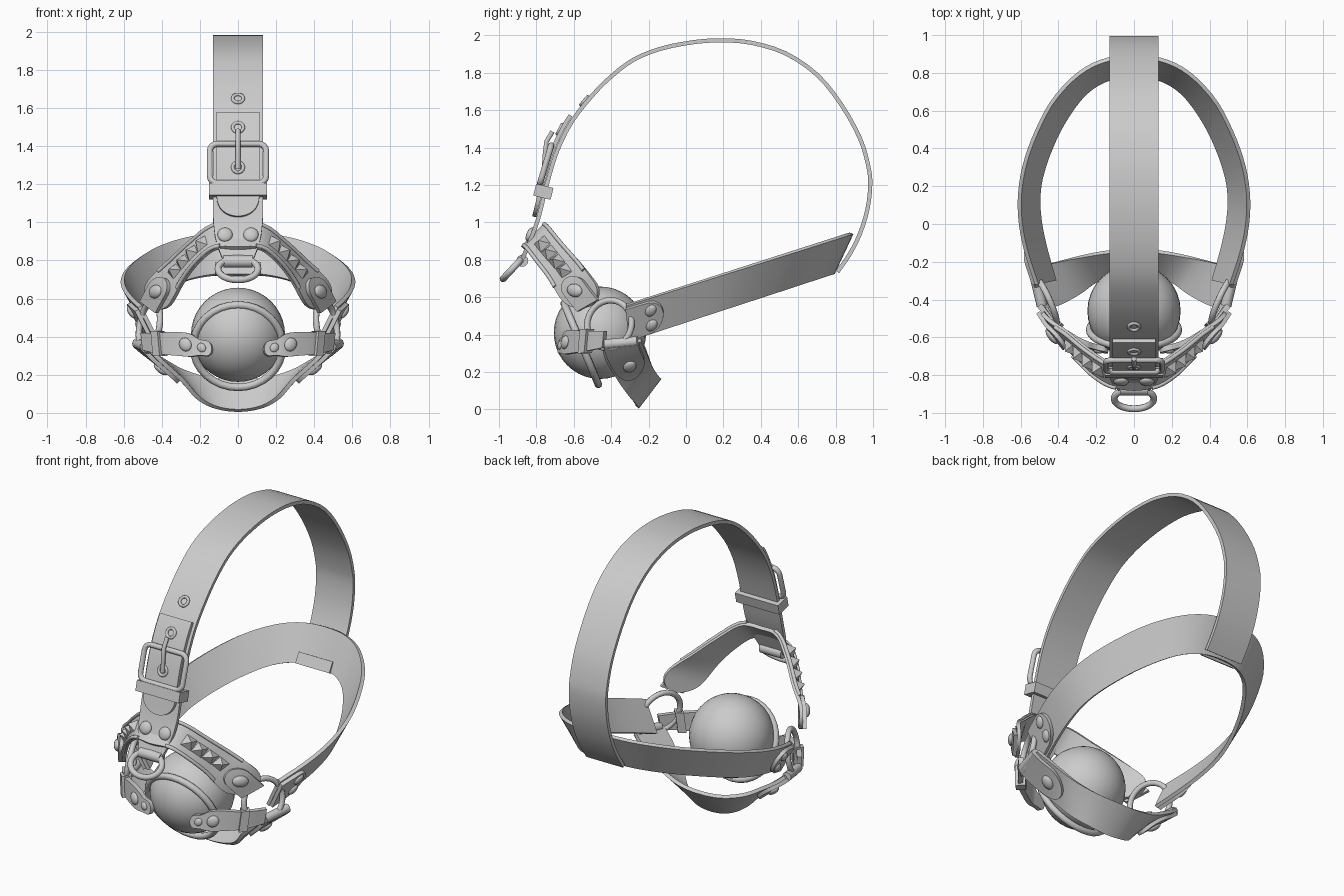
import bpy, bmesh, math
from mathutils import Vector as V, Matrix, Euler

if "Cube" in bpy.data.objects:
    bpy.data.objects.remove(bpy.data.objects["Cube"])

REF = V((0, 0, 0.9))


def finish(ob, mirror=False, thick=0):
    bpy.context.collection.objects.link(ob)
    if mirror:
        m = ob.modifiers.new("mirror", 'MIRROR')
        m.merge_threshold = 0.002
    if thick:
        s = ob.modifiers.new("thickness", 'SOLIDIFY')
        s.thickness, s.offset = thick, 0
    bpy.ops.object.select_all(action='DESELECT')
    ob.select_set(True)
    bpy.context.view_layer.objects.active = ob
    bpy.ops.object.convert(target='MESH')
    bpy.ops.object.shade_smooth_by_angle(angle=math.radians(40))
    return ob


def spline(pts, t, sym):
    n = len(pts) - 1
    f = min(max(t, 0), 1) * n
    i = min(int(f), n - 1)
    u = f - i
    flip = V((-1, 1, 1))
    p1, p2 = pts[i], pts[i + 1]
    p0 = pts[i - 1] if i else (p2 * flip if sym else 2 * p1 - p2)
    p3 = pts[i + 2] if i + 2 <= n else 2 * p2 - p1
    return 0.5 * (2 * p1 + (p2 - p0) * u + (2 * p0 - 5 * p1 + 4 * p2 - p3) * u * u
                  + (3 * p1 - p0 - 3 * p2 + p3) * u ** 3)


def make_frame(A, B, sym=False):
    # returns a function t -> matrix (width, along, outward, position) and half width
    A, B = [V(p) for p in A], [V(p) for p in B]
    def fr(t):
        a, b = spline(A, t, sym), spline(B, t, sym)
        e = 0.004
        tan = sum((spline(c, t + e, sym) - spline(c, t - e, sym) for c in (A, B)), V()).normalized()
        w = (b - a).normalized()
        p = (a + b) / 2
        n = w.cross(tan).normalized()
        if n.dot(p - REF) < 0:
            n = -n
        m = Matrix((w, tan, n)).transposed().to_4x4()
        m.translation = p
        return m, (b - a).length / 2
    return fr


def lay(name, fr, t0=0, t1=1, width=None, off=0, thick=0.022, mirror=False, round_end=False, n=32):
    # strap following a frame, optionally with a rounded tip at t1
    L = sum((fr(t0 + (t1 - t0) * (k + 1) / 20)[0].translation
             - fr(t0 + (t1 - t0) * k / 20)[0].translation).length for k in range(20))
    r = (width / 2 if width else fr(t1)[1])
    q = min(r / L, 0.95) if round_end else 0
    st = [(k / n * (1 - q), 1) for k in range(n + 1)]
    if round_end:
        st += [(1 - q + q * math.sin(a), max(math.cos(a), 0.03))
               for a in (math.pi / 2 * k / 8 for k in range(1, 9))]
    bm = bmesh.new()
    prev = None
    for s, k in st:
        m, h = fr(t0 + (t1 - t0) * s)
        h = (width / 2 if width else h) * k
        row = [bm.verts.new(m @ V((h * x, 0, off))) for x in (-1, 0, 1)]
        if prev:
            for i in (0, 1):
                bm.faces.new((prev[i], prev[i + 1], row[i + 1], row[i]))
        prev = row
    me = bpy.data.meshes.new(name)
    bm.to_mesh(me)
    return finish(bpy.data.objects.new(name, me), mirror, thick)


def solid(name, kind, m, mirror=False, **kw):
    bm = bmesh.new()
    getattr(bmesh.ops, "create_" + kind)(bm, matrix=m, **kw)
    me = bpy.data.meshes.new(name)
    bm.to_mesh(me)
    return finish(bpy.data.objects.new(name, me), mirror)


def tube(name, pts, r, m=Matrix(), cyclic=True, mirror=False):
    cu = bpy.data.curves.new(name, 'CURVE')
    cu.dimensions = '3D'
    cu.bevel_depth, cu.bevel_resolution, cu.use_fill_caps = r, 3, True
    sp = cu.splines.new('POLY')
    sp.points.add(len(pts) - 1)
    for p, c in zip(sp.points, pts):
        p.co = (*(m @ V(c)), 1)
    sp.use_cyclic_u = cyclic
    ob = finish(bpy.data.objects.new(name, cu))
    return ob if not mirror else remirror(ob)


def remirror(ob):
    ob.modifiers.new("mirror", 'MIRROR')
    return ob


def ellipse(a, b, n=32):
    return [(a * math.cos(2 * math.pi * k / n), b * math.sin(2 * math.pi * k / n), 0) for k in range(n)]


def rivet(name, fr, t, x=0, r=0.04, off=0.012, mirror=True):
    m = fr(t)[0] @ Matrix.Translation((x, 0, off)) @ Matrix.Diagonal((1, 1, 0.5, 1))
    solid(name, "uvsphere", m, mirror, u_segments=16, v_segments=10, radius=r)


# ball and the ring in front of it
solid("ball", "uvsphere", Matrix.Translation((0, -0.46, 0.41)), u_segments=32, v_segments=20, radius=0.247)
tube("ball_ring", ellipse(0.235, 0.235), 0.02,
     Matrix.Translation((0, -0.56, 0.35)) @ Matrix.Rotation(math.radians(90 + 23), 4, 'X'))

# strap over the head
yz = [(-.88, .79), (-.835, .9), (-.79, 1.02), (-.745, 1.2), (-.69, 1.38), (-.61, 1.54), (-.5, 1.68),
      (-.4, 1.78), (-.28, 1.87), (-.13, 1.93), (.05, 1.965), (.2, 1.973), (.35, 1.96), (.53, 1.905),
      (.7, 1.79), (.83, 1.63), (.93, 1.45), (.975, 1.3), (.985, 1.2), (.97, 1.07), (.93, .94),
      (.875, .83), (.81, .735)]
ws = [.075, .115] + [.13] * 21
head = make_frame([(-w, y, z) for w, (y, z) in zip(ws, yz)], [(w, y, z) for w, (y, z) in zip(ws, yz)])
lay("head_strap", head, n=66)
solid("head_strap_fold", "cube", Matrix.Translation((0, .775, .755)) @ Matrix.Rotation(-.5, 4, 'X')
      @ Matrix.Diagonal((.24, .022, .07, 1)), size=1)
ht = lambda z: min((k / 1000 for k in range(400)), key=lambda t: abs(head(t)[0].translation.z - z))
lay("strap_tail", head, ht(1.56), ht(1.025), 0.225, 0.024, round_end=True)

# buckle, prong, keeper and eyelets
bk = head(ht(1.30))[0] @ Matrix.Translation((0, 0, .035))
rr = [(sx * .108 + .04 * math.cos(a), sy * .068 + .04 * math.sin(a), 0)
      for q, (sx, sy) in enumerate(((1, 1), (-1, 1), (-1, -1), (1, -1)))
      for a in (math.pi / 2 * (q + k / 4) for k in range(5))]
tube("buckle_frame", rr, 0.016, bk)
tube("buckle_prong", [(0, -.03, .0), (0, .06, .02), (0, .12, .03), (0, .18, .015)], 0.013, bk, False)
solid("keeper", "cube", head(ht(1.16))[0] @ Matrix.Translation((0, 0, .008))
      @ Matrix.Diagonal((.305, .065, .095, 1)), size=1)
for z in (1.28, 1.48, 1.64):
    tube("eyelet", ellipse(.028, .028, 16), .009,
         head(ht(z))[0] @ Matrix.Translation((0, 0, .036 if z < 1.55 else .014)))

# front hanging ring and its loop and rivets
rivet("front_rivet", head, ht(.93), .068)
solid("ring_loop", "cone", Matrix.Translation((0, -.875, .795)) @ Matrix.Rotation(math.pi / 2, 4, 'Y'),
      cap_ends=True, segments=16, radius1=.032, radius2=.032, depth=.15)
tube("front_ring", ellipse(.105, .078), .018,
     Matrix.Translation((0, -.925, .755)) @ Matrix.Rotation(math.radians(47), 4, 'X'))

# strap around the back of the head
top = [(0, .885), (.16, .865), (.3, .79), (.43, .65), (.52, .48), (.58, .31), (.605, .15), (.60, 0),
       (.57, -.15), (.515, -.32)]
bot = [(0, .785), (.14, .765), (.26, .69), (.365, .55), (.44, .4), (.49, .25), (.505, .13), (.495, 0),
       (.465, -.14), (.42, -.30)]
back = make_frame([(x, y, .47 + .33 * y) for x, y in bot], [(x, y, .66 + .318 * y) for x, y in top], True)
lay("back_strap", back, mirror=True)
lay("back_strap_tab", back, 1, .87, .19, .024, mirror=True, round_end=True, n=8)
for x in (-.045, .045):
    rivet("back_rivet", back, .915, x, .033, .036)

# side rings that join the straps
side = V((.9, -.4, .15)).to_track_quat('Z', 'Y').to_matrix().to_4x4()
tube("side_ring", ellipse(.13, .13), .017, Matrix.Translation((.465, -.41, .455)) @ side, mirror=True)

# studded arch over the upper lip
arch = make_frame(
    [(0, -.875, .865), (.12, -.855, .86), (.21, -.80, .79), (.28, -.73, .70), (.335, -.67, .60), (.39, -.59, .51)],
    [(0, -.755, .985), (.13, -.735, .98), (.25, -.66, .89), (.36, -.57, .79), (.46, -.50, .70), (.51, -.43, .60)], True)
lay("studded_strap", arch, mirror=True, round_end=True)
for t in (.31, .41, .51, .61):
    m = arch(t)[0] @ Matrix.Translation((0, 0, .03)) @ Matrix.Rotation(math.pi / 4, 4, 'Z')
    solid("pyramid_stud", "cone", m, True, cap_ends=True, segments=4, radius1=.054, radius2=0, depth=.045)
for x in (-1, 1):
    edge = [(x * arch(k / 20)[1] * .93, 0, .012) for k in range(3, 15)]
    tube("strap_edge", [arch((k + 3) / 20)[0] @ V(e) for k, e in enumerate(edge)], .011,
         cyclic=False, mirror=True)
lay("studded_strap_tab", arch, 1, .7, .15, .022, mirror=True, round_end=True, n=10)
rivet("arch_rivet", arch, .83, 0, .043, .034)

# short straps from the ball ring to the side rings
short = make_frame(
    [(.49, -.44, .33), (.41, -.54, .31), (.32, -.605, .30), (.25, -.645, .295), (.20, -.66, .30), (.135, -.675, .295)],
    [(.50, -.43, .42), (.42, -.53, .42), (.32, -.60, .425), (.25, -.635, .415), (.20, -.65, .385), (.135, -.665, .375)])
lay("front_strap", short, mirror=True, round_end=True, thick=.03)
rivet("front_strap_rivet", short, .54, 0, .036, .018)
rivet("front_strap_small_rivet", short, .84, 0, .024, .016)
solid("front_strap_loop", "cube", short(.2)[0] @ Matrix.Diagonal((.13, .05, .06, 1)), True, size=1)

# chin strap
chin = make_frame(
    [(0, -.26, .012), (.12, -.27, .03), (.21, -.31, .08), (.29, -.37, .17), (.40, -.43, .27), (.48, -.45, .35)],
    [(0, -.14, .17), (.15, -.15, .18), (.29, -.175, .22), (.40, -.20, .28), (.48, -.22, .33), (.53, -.24, .37)], True)
lay("chin_strap", chin, mirror=True)
lay("chin_strap_tab", chin, 1, .52, .19, .022, mirror=True, round_end=True, n=10)
rivet("chin_rivet", chin, .68, 0, .04, .034)
ends = chin(1)[0]
tube("chin_loop", [ends @ V((x, 0, .005)) for x in (-.09, .09)], .028, cyclic=False, mirror=True)
